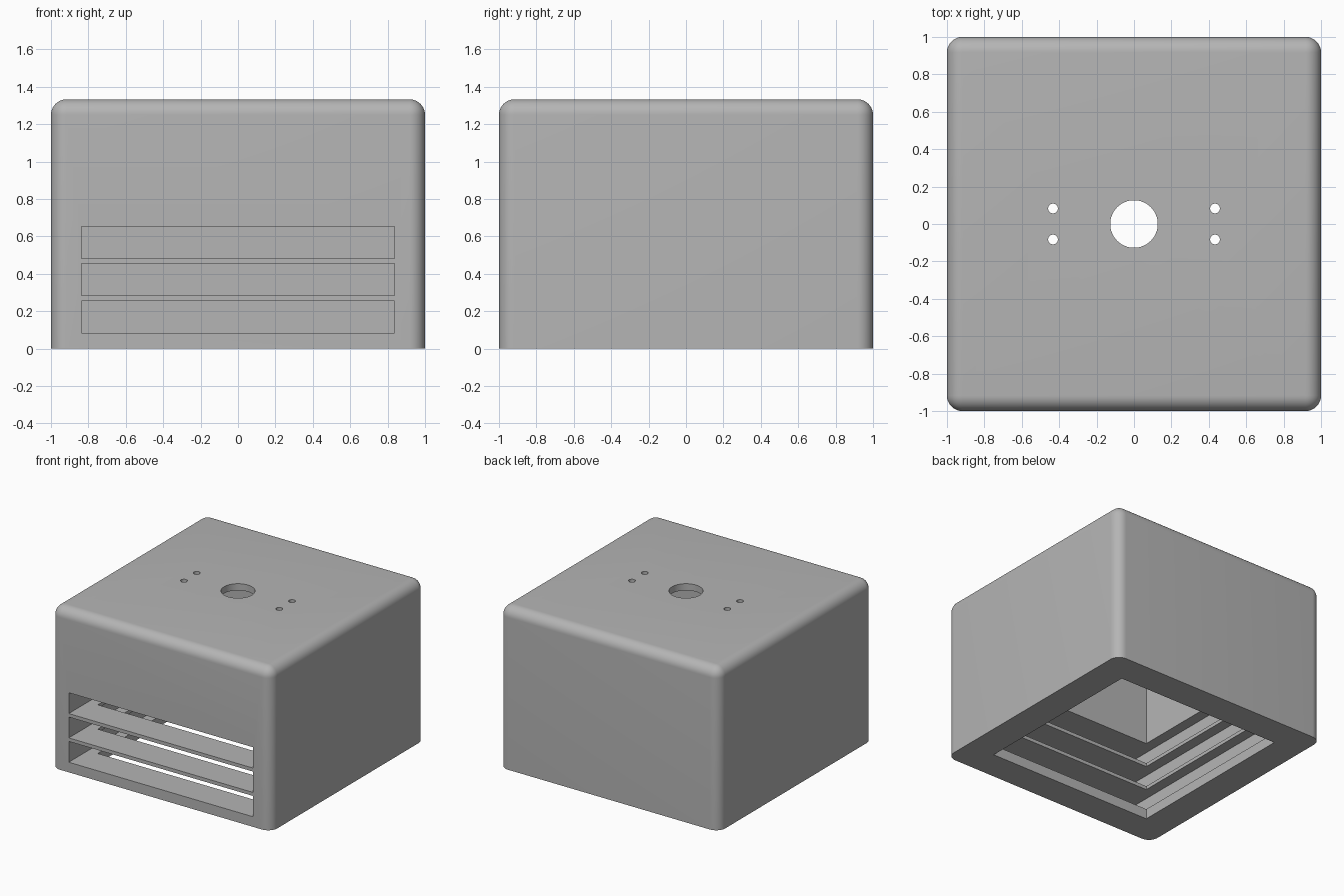
import bpy, bmesh, math
from mathutils import Matrix

if "Cube" in bpy.data.objects:
    bpy.data.objects.remove(bpy.data.objects["Cube"])

HEIGHT = 1.333      # housing height
RADIUS = 0.083      # edge rounding
CAVITY = 0.75       # half width of the inner shaft
ROOF = 0.055        # roof thickness over the shaft
SLOT = 0.838        # half width of the tray slots

grey = bpy.data.materials.new("light grey")
grey.diffuse_color = (0.46, 0.46, 0.46, 1)
grey.use_nodes = True
grey.node_tree.nodes["Principled BSDF"].inputs["Base Color"].default_value = grey.diffuse_color


def make_object(name, bm):
    mesh = bpy.data.meshes.new(name)
    bm.to_mesh(mesh)
    bm.free()
    mesh.materials.append(grey)
    obj = bpy.data.objects.new(name, mesh)
    bpy.context.collection.objects.link(obj)
    return obj


def box_mesh(x0, x1, y0, y1, z0, z1):
    bm = bmesh.new()
    bmesh.ops.create_cube(bm, size=1)
    for v in bm.verts:
        v.co = (x1 if v.co.x > 0 else x0,
                y1 if v.co.y > 0 else y0,
                z1 if v.co.z > 0 else z0)
    return bm


def cylinder_mesh(x, y, radius, segments):
    bm = bmesh.new()
    bmesh.ops.create_cone(bm, cap_ends=True, segments=segments, radius1=radius,
                          radius2=radius, depth=0.4,
                          matrix=Matrix.Translation((x, y, HEIGHT)))
    return bm


# Housing: block with rounded upright and top edges, sharp base
bm = box_mesh(-1, 1, -1, 1, 0, HEIGHT)
edges = [e for e in bm.edges if any(v.co.z > 0.1 for v in e.verts)]
bmesh.ops.bevel(bm, geom=edges, offset=RADIUS, segments=10, profile=0.5,
                affect='EDGES')
housing = make_object("housing", bm)

# Shaft open at the bottom
cutters = [make_object("shaft_cutter",
           box_mesh(-CAVITY, CAVITY, -CAVITY, CAVITY, -0.2, HEIGHT - ROOF))]

# Three tray slots open at the front, grooved into the side and back walls
for i in range(3):
    z = 0.083 + 0.2 * i
    cutters.append(make_object(f"slot_cutter_{i + 1}",
                   box_mesh(-SLOT, SLOT, -1.2, SLOT, z, z + 0.171)))

# Central roof hole and four screw holes
cutters.append(make_object("roof_hole_cutter", cylinder_mesh(0, 0, 0.127, 64)))
for sx in (-1, 1):
    for sy in (-1, 1):
        cutters.append(make_object("screw_hole_cutter",
                       cylinder_mesh(sx * 0.433, sy * 0.083, 0.026, 32)))

# Cut everything out of the housing
bpy.context.view_layer.objects.active = housing
housing.select_set(True)
for cutter in cutters:
    cutter.select_set(False)
    mod = housing.modifiers.new("cut", 'BOOLEAN')
    mod.operation = 'DIFFERENCE'
    mod.solver = 'EXACT'
    mod.object = cutter
    bpy.ops.object.modifier_apply(modifier=mod.name)
for cutter in cutters:
    bpy.data.objects.remove(cutter)

bpy.ops.object.shade_smooth_by_angle(angle=math.radians(30))
